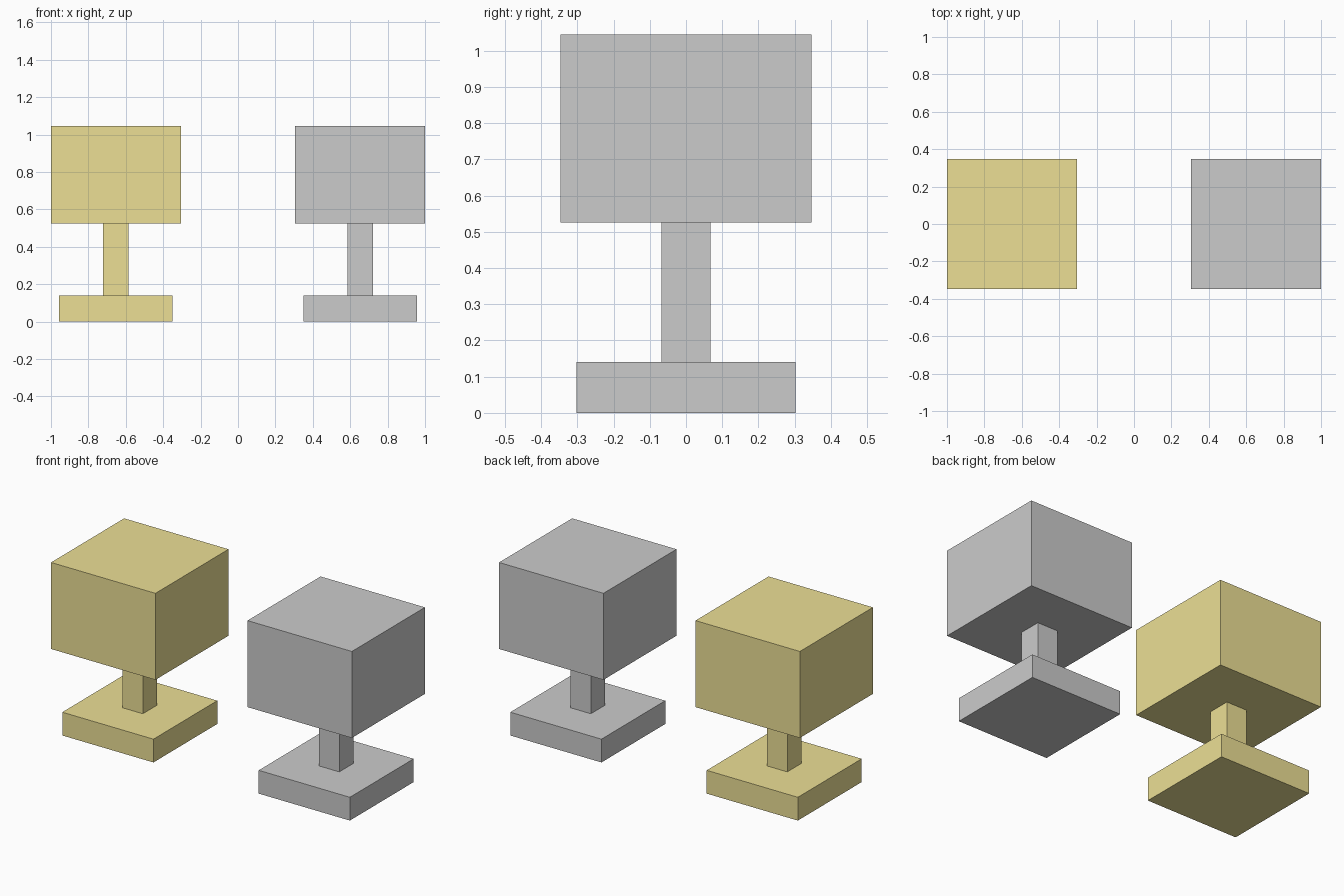
import bpy

if "Cube" in bpy.data.objects:
    bpy.data.objects.remove(bpy.data.objects["Cube"])

# part name: (width, bottom z, top z)
PARTS = {
    "base": (0.606, 0.0, 0.14),
    "stem": (0.136, 0.14, 0.525),
    "cup": (0.694, 0.525, 1.045),
}


def make_material(name, color):
    mat = bpy.data.materials.new(name)
    mat.diffuse_color = color
    mat.use_nodes = True
    mat.node_tree.nodes["Principled BSDF"].inputs["Base Color"].default_value = mat.diffuse_color
    return mat


def add_box(name, x, width, bottom, top, mat):
    bpy.ops.mesh.primitive_cube_add(size=1, location=(x, 0, (bottom + top) / 2))
    obj = bpy.context.object
    obj.name = name
    obj.scale = (width, width, top - bottom)
    bpy.ops.object.transform_apply(location=False, rotation=False, scale=True)
    obj.data.materials.append(mat)


# Two identical square goblets, gold on the left and silver on the right
gold = make_material("gold", (0.84, 0.74, 0.30, 1))
silver = make_material("silver", (0.75, 0.75, 0.77, 1))
for label, x, mat in (("gold", -0.653, gold), ("silver", 0.653, silver)):
    for part, (width, bottom, top) in PARTS.items():
        add_box(f"{label}_{part}", x, width, bottom, top, mat)
